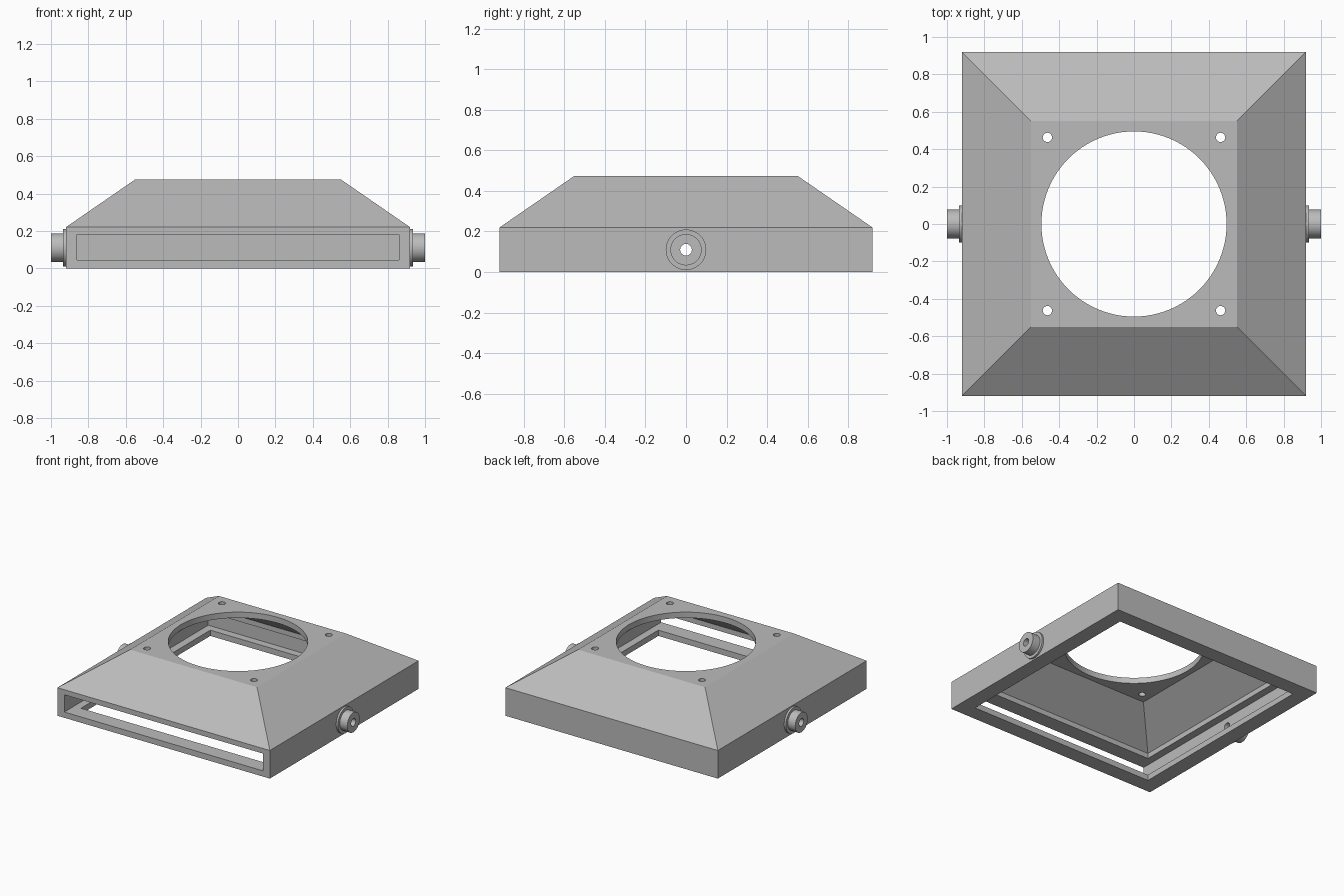
import bpy, bmesh, math
from mathutils import Matrix

if "Cube" in bpy.data.objects:
    bpy.data.objects.remove(bpy.data.objects["Cube"])

metal = bpy.data.materials.new("grey metal")
metal.diffuse_color = (0.5, 0.5, 0.5, 1)
metal.use_nodes = True
metal.node_tree.nodes["Principled BSDF"].inputs["Base Color"].default_value = metal.diffuse_color


def make_object(name, bm):
    bmesh.ops.recalc_face_normals(bm, faces=bm.faces)
    mesh = bpy.data.meshes.new(name)
    bm.to_mesh(mesh)
    bm.free()
    mesh.materials.append(metal)
    obj = bpy.data.objects.new(name, mesh)
    bpy.context.collection.objects.link(obj)
    return obj


def square_loft(name, levels):
    """Closed solid through centred squares given as (half side, z)."""
    bm = bmesh.new()
    rings = [[bm.verts.new((sx * h, sy * h, z))
              for sx, sy in ((-1, -1), (1, -1), (1, 1), (-1, 1))] for h, z in levels]
    for a, b in zip(rings, rings[1:]):
        for i in range(4):
            j = (i + 1) % 4
            bm.faces.new((a[i], a[j], b[j], b[i]))
    bm.faces.new(rings[0][::-1])
    bm.faces.new(rings[-1])
    return make_object(name, bm)


def cylinder(name, r, length, loc, axis="Z", segments=48):
    bm = bmesh.new()
    m = Matrix.Translation(loc)
    if axis == "X":
        m = m @ Matrix.Rotation(math.pi / 2, 4, "Y")
    bmesh.ops.create_cone(bm, cap_ends=True, segments=segments, radius1=r,
                          radius2=r, depth=length, matrix=m)
    return make_object(name, bm)


def box(name, lo, hi):
    bm = bmesh.new()
    bmesh.ops.create_cube(bm, size=1)
    for v in bm.verts:
        v.co = [hi[i] if v.co[i] > 0 else lo[i] for i in range(3)]
    return make_object(name, bm)


def boolean(obj, other, operation="DIFFERENCE"):
    mod = obj.modifiers.new("boolean", "BOOLEAN")
    mod.object, mod.operation, mod.solver = other, operation, "EXACT"
    bpy.context.view_layer.objects.active = obj
    bpy.ops.object.modifier_apply(modifier=mod.name)
    bpy.data.objects.remove(other)


def shade(obj):
    bpy.ops.object.select_all(action="DESELECT")
    obj.select_set(True)
    bpy.context.view_layer.objects.active = obj
    bpy.ops.object.shade_smooth_by_angle(angle=math.radians(30))


# Hood: square frame below, sloping to a flat top plate
hood = square_loft("hood", [(0.92, 0), (0.92, 0.22), (0.55, 0.475)])

# Hollow interior, open at the bottom
boolean(hood, square_loft("interior", [(0.80, -0.1), (0.80, 0.22), (0.54, 0.43)]))

# Filter slot, open at the front
boolean(hood, box("slot", (-0.86, -1.1, 0.045), (0.86, 0.86, 0.18)))

# Round opening and four screw holes in the top plate
boolean(hood, cylinder("opening", 0.495, 0.4, (0, 0, 0.5), segments=96))
for sx in (-1, 1):
    for sy in (-1, 1):
        boolean(hood, cylinder("screw_hole", 0.025, 0.3,
                               (sx * 0.463, sy * 0.463, 0.45), segments=24))

# Pipe fittings on both sides, with a bore through the frame wall
for side, sx in (("left", -1), ("right", 1)):
    boolean(hood, cylinder("bore", 0.029, 0.4, (sx * 0.9, 0, 0.11), "X", 24))
    fitting = cylinder(side + "_fitting", 0.10, 0.015, (sx * 0.9275, 0, 0.11), "X")
    boolean(fitting, cylinder("spigot", 0.077, 0.07, (sx * 0.965, 0, 0.11), "X"), "UNION")
    boolean(fitting, cylinder("bore", 0.029, 0.4, (sx * 0.95, 0, 0.11), "X", 24))
    shade(fitting)
shade(hood)
